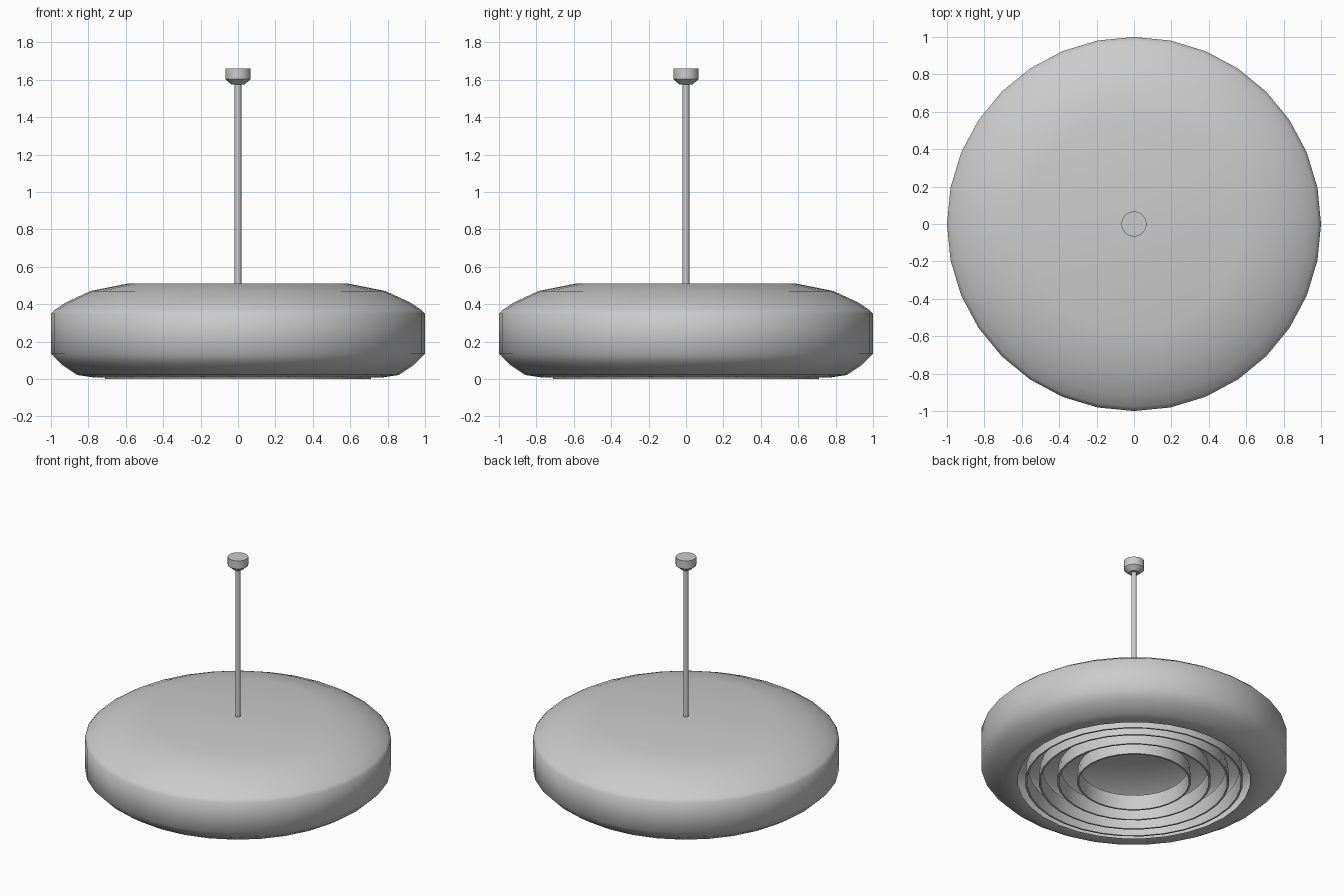
import bpy, bmesh
from math import cos, sin, tau, radians

if "Cube" in bpy.data.objects:
    bpy.data.objects.remove(bpy.data.objects["Cube"])


def lathe(name, profile, segments=32, closed=False, angle=40):
    """Spin a (radius, z) profile around the z axis; radius 0 makes a pole."""
    bm = bmesh.new()
    loops = []
    for r, z in profile:
        if r == 0:
            loops.append([bm.verts.new((0, 0, z))] * segments)
        else:
            loops.append([bm.verts.new((r * cos(tau * i / segments),
                                        r * sin(tau * i / segments), z))
                          for i in range(segments)])
    pairs = list(zip(loops, loops[1:]))
    if closed:
        pairs.append((loops[-1], loops[0]))
    for a, b in pairs:
        for i in range(segments):
            j = (i + 1) % segments
            quad = [a[i], a[j], b[j], b[i]]
            bm.faces.new(list(dict.fromkeys(quad)))
    bmesh.ops.recalc_face_normals(bm, faces=bm.faces)
    mesh = bpy.data.meshes.new(name)
    bm.to_mesh(mesh)
    bm.free()
    ob = bpy.data.objects.new(name, mesh)
    bpy.context.collection.objects.link(ob)
    bpy.ops.object.select_all(action='DESELECT')
    ob.select_set(True)
    bpy.context.view_layer.objects.active = ob
    bpy.ops.object.shade_smooth_by_angle(angle=radians(angle))
    return ob


# Thin drum shade, open underneath
outer = [(0, 0.512), (0.58, 0.512), (0.79, 0.47), (0.92, 0.41), (0.98, 0.37),
         (1.0, 0.35), (1.0, 0.135), (0.94, 0.075), (0.86, 0.022), (0.77, 0.008)]
inner = [(0.76, 0.012), (0.85, 0.032), (0.93, 0.083), (0.988, 0.14),
         (0.988, 0.345), (0.91, 0.398), (0.785, 0.458), (0.58, 0.5), (0, 0.5)]
lathe("shade", outer + inner, angle=60)

# Concentric louvre rings in the opening
for n, r in enumerate((0.70, 0.61, 0.49, 0.36), 1):
    lathe(f"louvre_ring_{n}",
          [(r, 0.0), (r + 0.012, 0.0), (r + 0.006, 0.1), (r - 0.012, 0.1)],
          closed=True)

# Hanging rod
lathe("rod", [(0, 0.5), (0.018, 0.5), (0.018, 1.59), (0, 1.59)], 16)

# Ceiling canopy
lathe("ceiling_canopy", [(0, 1.574), (0.035, 1.574), (0.067, 1.603),
                         (0.067, 1.66), (0, 1.66)], angle=30)
